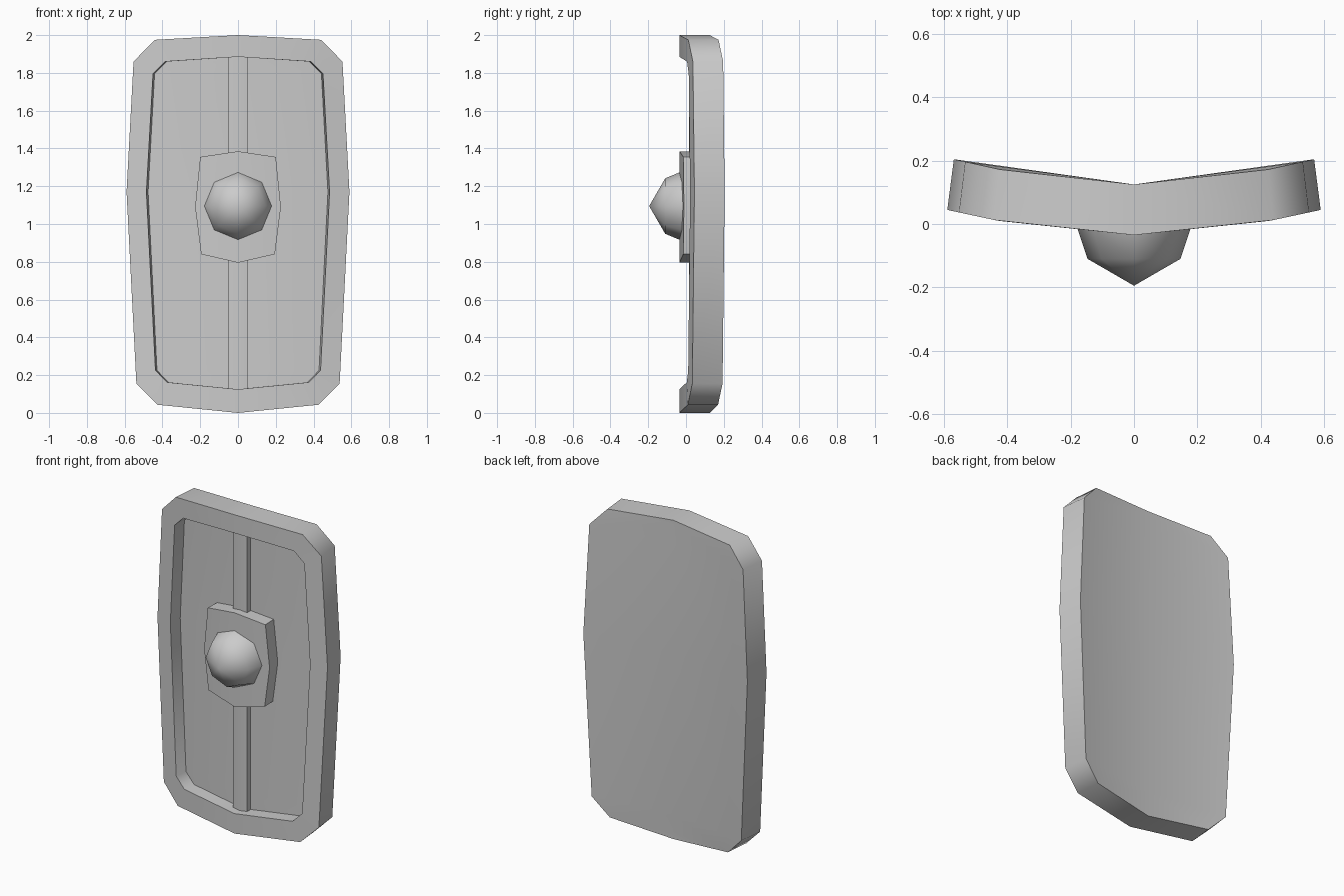
import bpy, bmesh, math

if "Cube" in bpy.data.objects:
    bpy.data.objects.remove(bpy.data.objects["Cube"])


def bend(x, z, d):
    """Place a point of the front outline on the curved shield, d behind its face."""
    a = abs(x)
    y = -0.035 + 0.105 * a + max(0, a - 0.43) * 0.11
    return (x * (1 - 0.22 * d), y + d, z)


def loop(bm, half, d):
    """Closed outline from a right half running top centre to bottom centre."""
    pts = half + [(-x, z) for x, z in half[-2:0:-1]]
    return [bm.verts.new(bend(x, z, d)) for x, z in pts]


def bridge(bm, a, b):
    n = len(a)
    for i in range(n):
        j = (i + 1) % n
        bm.faces.new((a[i], a[j], b[j], b[i]))


def cap(bm, ring, half, d):
    """Fill an outline in strips that fold along the centre line."""
    n, m = len(ring), len(half) - 1
    mid = [ring[0]] + [bm.verts.new(bend(0, z, d)) for x, z in half[1:-1]] + [ring[m]]
    for side in (1, -1):
        for i in range(m):
            f = [mid[i], ring[side * i % n], ring[side * (i + 1) % n], mid[i + 1]]
            bm.faces.new(list(dict.fromkeys(f)))


def finish(bm, name, angle):
    bmesh.ops.recalc_face_normals(bm, faces=bm.faces[:])
    me = bpy.data.meshes.new(name)
    bm.to_mesh(me)
    bm.free()
    ob = bpy.data.objects.new(name, me)
    bpy.context.collection.objects.link(ob)
    bpy.ops.object.select_all(action='DESELECT')
    ob.select_set(True)
    bpy.context.view_layer.objects.active = ob
    bpy.ops.object.shade_smooth_by_angle(angle=math.radians(angle))


def slab(name, half, d0, d1):
    bm = bmesh.new()
    a, b = loop(bm, half, d0), loop(bm, half, d1)
    bridge(bm, a, b)
    cap(bm, a, half, d0)
    cap(bm, b, half, d1)
    finish(bm, name, 25)


# Shield body: raised rim, recessed front panel, curved back
outer = [(0, 2.0), (0.44, 1.975), (0.553, 1.86), (0.59, 1.17),
         (0.538, 0.155), (0.425, 0.043), (0, 0)]
inner = [(0, 1.885), (0.385, 1.86), (0.45, 1.795), (0.485, 1.17),
         (0.437, 0.225), (0.375, 0.162), (0, 0.125)]
bm = bmesh.new()
back, front = loop(bm, outer, 0.16), loop(bm, outer, 0)
lip, panel = loop(bm, inner, 0), loop(bm, inner, 0.085)
for a, b in ((back, front), (front, lip), (lip, panel)):
    bridge(bm, a, b)
cap(bm, back, outer, 0.16)
cap(bm, panel, inner, 0.085)
finish(bm, "shield_body", 50)

# Vertical spine and the plate under the boss
slab("spine", [(0, 1.89), (0.05, 1.89), (0.05, 0.12), (0, 0.12)], 0.05, 0.09)
slab("boss_plate", [(0, 1.385), (0.2, 1.355), (0.227, 1.09), (0.195, 0.84), (0, 0.795)], 0, 0.09)

# Eight-sided pointed boss
bm = bmesh.new()
rings = []
for r, y in ((0.178, None), (0.147, -0.11)):
    ring = []
    for k in range(8):
        t = k * math.pi / 4
        x, z = r * math.sin(t), 1.095 + r * math.cos(t)
        ring.append(bm.verts.new(bend(x, z, 0) if y is None else (x, y, z)))
    rings.append(ring)
bridge(bm, *rings)
tip = bm.verts.new((0, -0.195, 1.095))
for k in range(8):
    bm.faces.new((rings[1][k], rings[1][(k + 1) % 8], tip))
finish(bm, "boss", 60)
for f in bpy.data.objects["boss"].data.polygons:
    f.use_smooth = True
